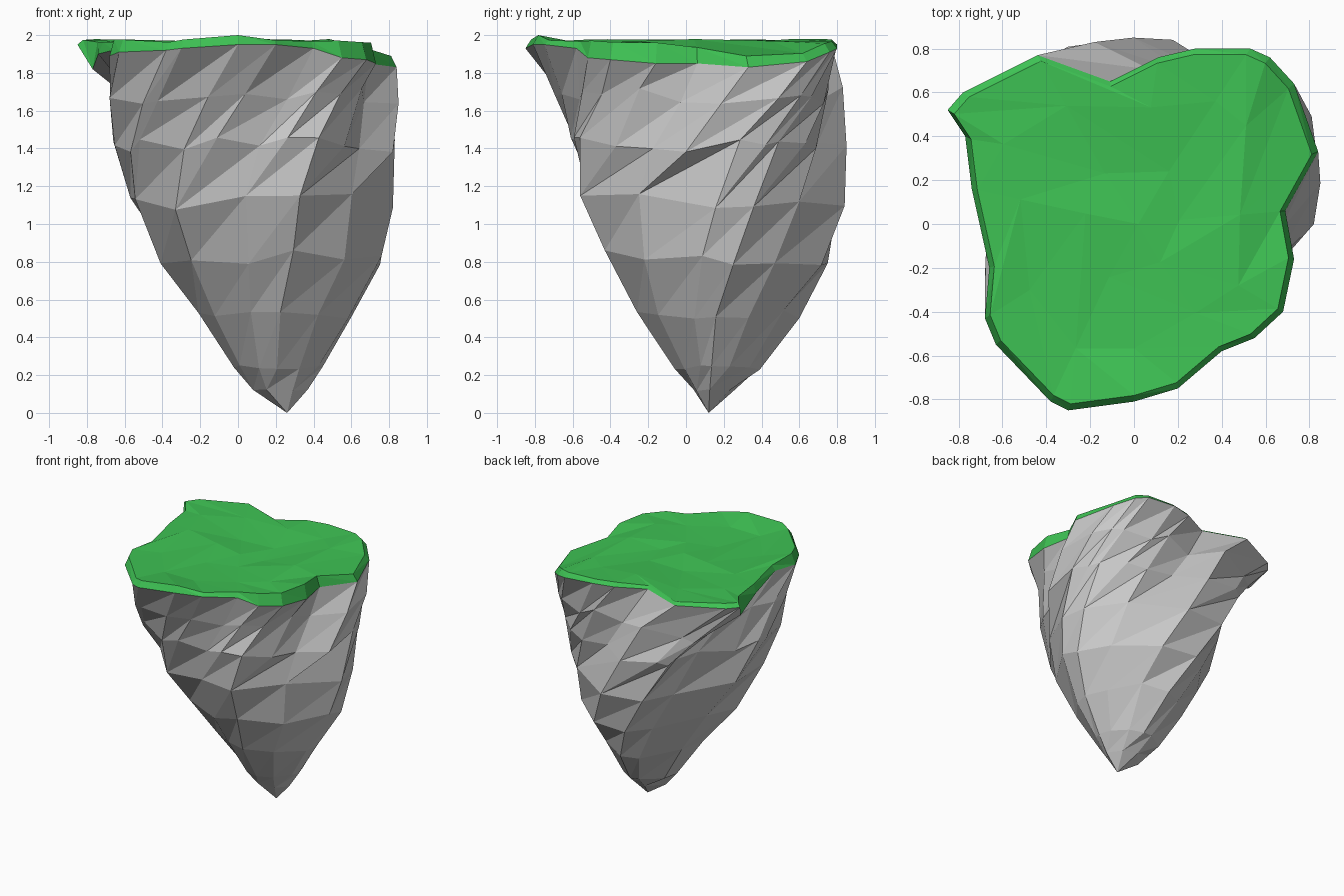
import bpy, bmesh, math, random
from mathutils import Vector

random.seed(7)
cube = bpy.data.objects.get("Cube")
if cube:
    bpy.data.objects.remove(cube, do_unlink=True)


def material(name, rgb):
    mat = bpy.data.materials.new(name)
    mat.use_nodes = True
    mat.diffuse_color = (*rgb, 1)
    mat.node_tree.nodes["Principled BSDF"].inputs["Base Color"].default_value = (*rgb, 1)
    return mat


def stitch(bm, a, b):
    """Triangulate between two rings that may have different vertex counts."""
    i = j = 0
    while i < len(a) or j < len(b):
        p, q = a[i % len(a)], b[j % len(b)]
        if (i + 1) / len(a) <= (j + 1) / len(b) and i < len(a):
            i += 1
            bm.faces.new((p, q, a[i % len(a)]))
        else:
            j += 1
            bm.faces.new((p, q, b[j % len(b)]))


def loft(name, rings, tip, mat):
    """Flat-shaded skin through the rings, closed at a tip point."""
    bm = bmesh.new()
    loops = [[bm.verts.new(p) for p in ring] for ring in rings]
    for a, b in zip(loops, loops[1:]):
        stitch(bm, a, b)
    end, last = bm.verts.new(tip), loops[-1]
    for k, v in enumerate(last):
        bm.faces.new((v, end, last[(k + 1) % len(last)]))
    mesh = bpy.data.meshes.new(name)
    bmesh.ops.recalc_face_normals(bm, faces=bm.faces)
    if sum(f.normal.dot(f.calc_center_median() - Vector((0, 0, 1))) for f in bm.faces) < 0:
        bmesh.ops.reverse_faces(bm, faces=bm.faces)
    bm.to_mesh(mesh)
    bm.free()
    mesh.materials.append(mat)
    obj = bpy.data.objects.new(name, mesh)
    bpy.context.collection.objects.link(obj)
    return obj


# Irregular rim where the grass meets the rock
rim = [Vector(p) for p in (
    (.69, .06, 1.85), (.84, .33, 1.83), (.73, .64, 1.86), (.62, .76, 1.91),
    (.53, .8, 1.93), (.28, .8, 1.95), (.11, .76, 1.95), (-.11, .65, 1.95),
    (-.44, .77, 1.95), (-.78, .6, 1.95), (-.85, .52, 1.95), (-.77, .4, 1.82),
    (-.74, .16, 1.9), (-.66, -.2, 1.92), (-.68, -.43, 1.89), (-.63, -.55, 1.91),
    (-.38, -.81, 1.92), (-.3, -.85, 1.93), (0, -.81, 1.95), (.2, -.75, 1.95),
    (.4, -.58, 1.93), (.55, -.52, 1.88), (.68, -.4, 1.87), (.73, -.16, 1.85))]


def fit(points, lo, hi, axis):
    """Stretch points along one axis to fill lo..hi."""
    a = min(p[axis] for p in points)
    b = max(p[axis] for p in points)
    for p in points:
        p[axis] = lo + (p[axis] - a) / (b - a) * (hi - lo)


def corner_gain(ang, z):
    """Swell the +x corners at mid height; undercut the back right overhang."""
    if math.cos(ang) > 0:
        gain = .11 - .2 * abs(z - 1.15)
    elif math.sin(ang) > 0:
        gain = .21 - .2 * z
    else:
        gain = .03
    return 1 + gain * abs(math.sin(2 * ang))


def rock_ring(z, x_lo, x_hi, y_lo, y_hi, twist, step):
    blend = .85 * (1 - z / 2)
    ring = []
    for k in range(0, len(rim), step):
        p = rim[k]
        ang = math.atan2(p.y, p.x) - math.radians(twist)
        r = p.xy.length * (1 - blend) + .8 * blend
        r *= random.uniform(.965, 1.025) * corner_gain(ang, z)
        ring.append(Vector((r * math.cos(ang), r * math.sin(ang),
                            z + random.uniform(-.05, .05) * min(1, z))))
    fit(ring, x_lo, x_hi, 0)
    fit(ring, y_lo, y_hi, 1)
    return ring


# Rock body: height, x range, y range, twist, rim sampling step
levels = (
    (1.68, -.68, .85, -.69, .83, 14, 1),
    (1.42, -.66, .83, -.61, .85, 27, 1),
    (1.12, -.57, .82, -.56, .84, 38, 2),
    (.82, -.41, .76, -.43, .75, 46, 2),
    (.52, -.21, .6, -.26, .6, 55, 2),
    (.24, -.02, .45, -.06, .39, 62, 2),
    (.12, .08, .37, .04, .26, 64, 4))
stone = material("grey stone", (.58, .58, .58))
loft("rock_body", [rim] + [rock_ring(*lv) for lv in levels], (.26, .12, 0), stone)


# Grass cap: thin turned-down edge and a gently uneven top
def grass_ring(scale, z, spread, step):
    return [Vector((p.x * scale, p.y * scale, z + random.uniform(-spread, spread)))
            for p in rim[::step]]


edge = grass_ring(.965, 1.97, .01, 1)
edge[18].z = 2
# The lobe on the +x side dips below the plateau
for k, drop in enumerate((.04, .08, .06, .02)):
    edge[k].z -= drop
grass = material("grass green", (.048, .54, .088))
loft("grass_cap", [rim, edge, grass_ring(.7, 1.965, .015, 2), grass_ring(.3, 1.955, .015, 4)],
     (.02, 0, 1.96), grass)
